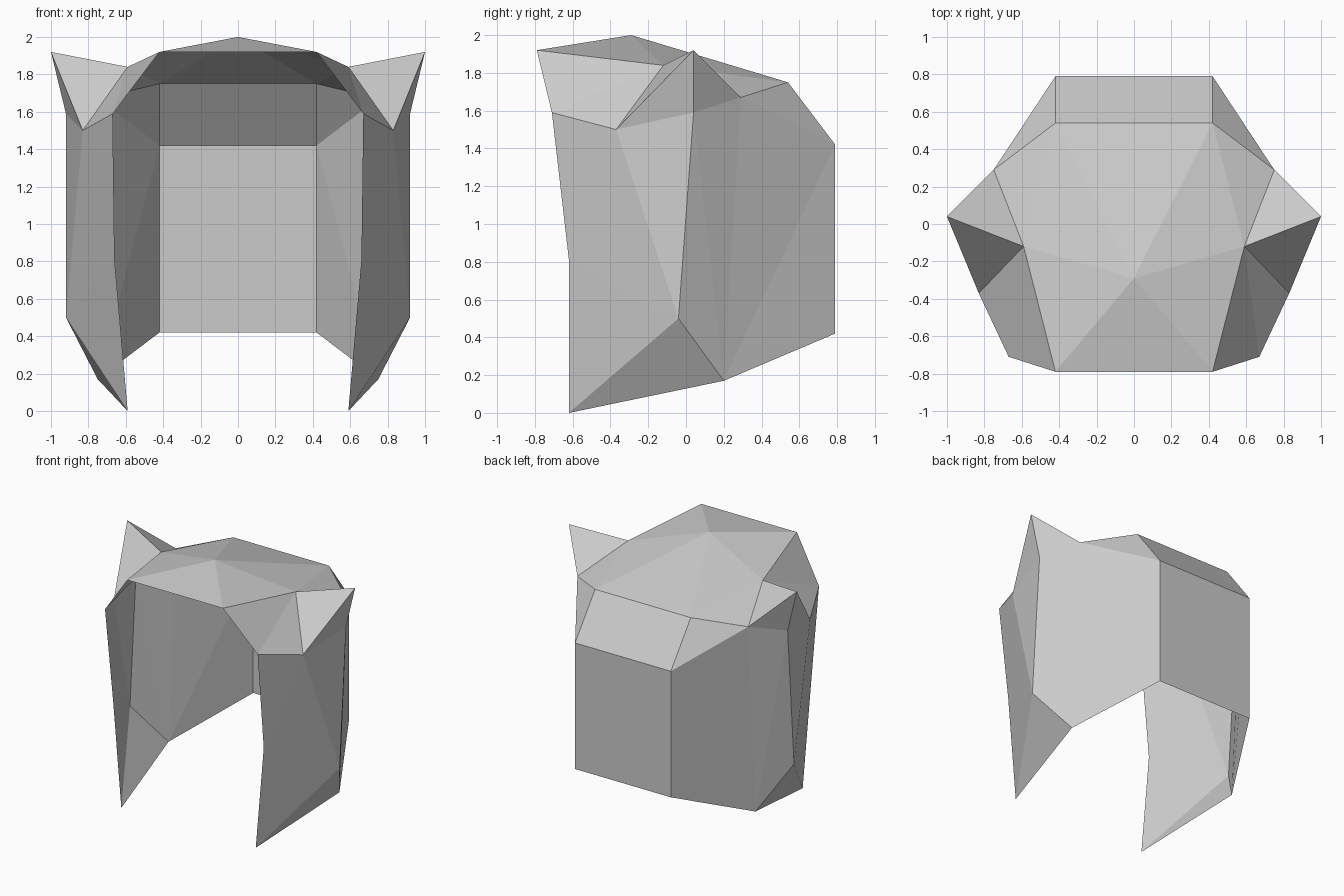
import bpy, bmesh
from mathutils import Vector

if "Cube" in bpy.data.objects:
    bpy.data.objects.remove(bpy.data.objects["Cube"])

# One grey for the whole shell
grey = bpy.data.materials.new("plain_grey")
grey.use_nodes = True
COLOUR = (0.6, 0.6, 0.6, 1)
grey.diffuse_color = COLOUR
grey.node_tree.nodes["Principled BSDF"].inputs["Base Color"].default_value = COLOUR

# Landmarks on the left half
P = dict(
    apex=(0, -.29, 2), brow_mid=(0, -.79, 1.92), brow=(.42, -.79, 1.92),
    rim_mid=(0, .54, 1.75), rim=(.42, .54, 1.75),
    nape_mid=(0, .79, 1.42), nape=(.42, .79, 1.42),
    hem_mid=(0, .79, .42), hem=(.42, .79, .42), hem_side=(.75, .2, .17),
    lock_tip=(.59, -.62, 0), lock_bend=(.66, -.62, .81), lock_top=(.67, -.71, 1.59),
    side_low=(.92, -.04, .5), side_top=(.92, .04, 1.59),
    ear_tip=(1, .04, 1.92), ear_front=(.83, -.37, 1.5),
    ear_inner=(.59, -.12, 1.84), ear_back=(.75, .29, 1.67))


def part(name, faces):
    """Facets between landmarks, turned outward and mirrored across x."""
    bm = bmesh.new()
    verts = {}
    for face in faces:
        keys = face.split()
        for k in keys:
            if k not in verts:
                verts[k] = bm.verts.new(P[k])
        f = bm.faces.new([verts[k] for k in keys])
        f.normal_update()
        if f.normal.dot(f.calc_center_median() - Vector((0, 0, 1))) < 0:
            f.normal_flip()
    mesh = bpy.data.meshes.new(name)
    bm.to_mesh(mesh)
    bm.free()
    mesh.materials.append(grey)
    obj = bpy.data.objects.new(name, mesh)
    bpy.context.collection.objects.link(obj)
    mirror = obj.modifiers.new("mirror", 'MIRROR')
    mirror.use_clip = True


# Top of the head
part("crown", ["apex brow_mid brow", "apex brow ear_inner", "apex ear_inner rim",
               "ear_inner ear_back rim", "apex rim rim_mid"])
# Temples under the brow
part("temples", ["brow ear_inner lock_top", "ear_inner ear_front lock_top"])
# Pointed ears
part("ears", ["ear_inner ear_front ear_tip", "ear_inner ear_tip ear_back",
              "ear_front side_top ear_tip", "ear_back ear_tip side_top"])
# Long front locks
part("front_locks", ["lock_top ear_front lock_bend", "lock_bend ear_front side_low",
                     "ear_front side_top side_low", "lock_bend side_low lock_tip",
                     "lock_tip side_low hem_side"])
# Sides behind the ears
part("rear_sides", ["side_top hem_side side_low", "side_top ear_back hem_side",
                    "ear_back nape hem_side", "nape hem hem_side", "ear_back rim nape"])
# Back panels
part("back", ["rim_mid rim nape nape_mid", "nape_mid nape hem hem_mid"])
